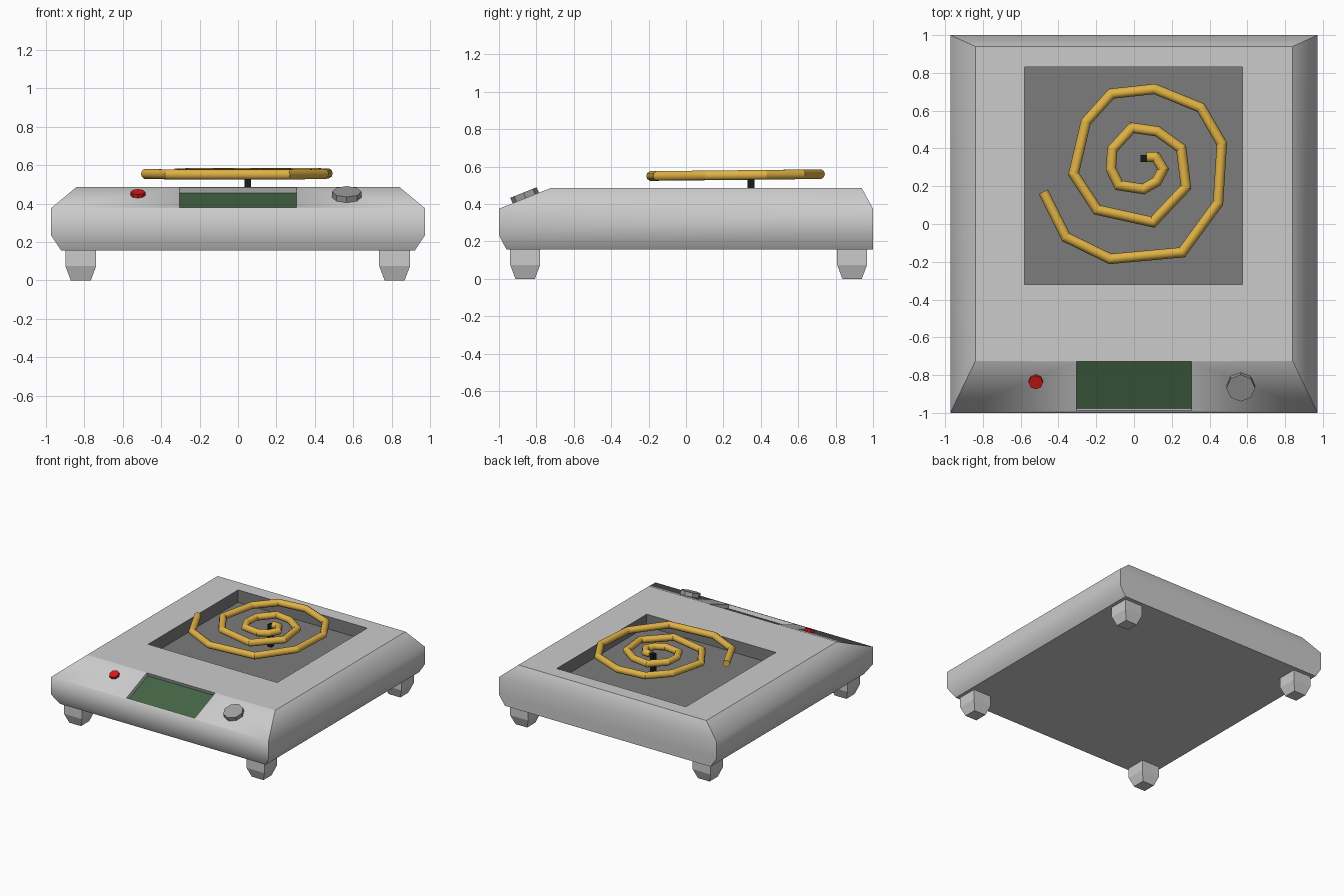
import bpy, bmesh, math
from mathutils import Matrix, Vector

if "Cube" in bpy.data.objects:
    bpy.data.objects.remove(bpy.data.objects["Cube"])


def material(name, rgb):
    m = bpy.data.materials.new(name)
    m.diffuse_color = (*rgb, 1)
    m.use_nodes = True
    m.node_tree.nodes["Principled BSDF"].inputs["Base Color"].default_value = m.diffuse_color
    return m


def make(name, bm, mat=None):
    bmesh.ops.recalc_face_normals(bm, faces=bm.faces)
    me = bpy.data.meshes.new(name)
    bm.to_mesh(me)
    bm.free()
    if mat:
        me.materials.append(mat)
    ob = bpy.data.objects.new(name, me)
    bpy.context.collection.objects.link(ob)
    return ob


def loft(name, rings, mat=None):
    """Skin a stack of closed rings and cap both ends."""
    bm = bmesh.new()
    loops = [[bm.verts.new(p) for p in r] for r in rings]
    n = len(loops[0])
    for a, b in zip(loops, loops[1:]):
        for i in range(n):
            j = (i + 1) % n
            bm.faces.new((a[i], a[j], b[j], b[i]))
    bm.faces.new(loops[0])
    bm.faces.new(loops[-1])
    return make(name, bm, mat)


def rect(x0, x1, y0, y1, z):
    return [(x0, y0, z), (x1, y0, z), (x1, y1, z), (x0, y1, z)]


def box(name, x0, x1, y0, y1, z0, z1, mat=None):
    return loft(name, [rect(x0, x1, y0, y1, z0), rect(x0, x1, y0, y1, z1)], mat)


red = material("red", (0.7, 0.01, 0.01))
green = material("screen_green", (0.06, 0.13, 0.06))
gold = material("gold", (0.75, 0.45, 0.06))
black = material("black", (0.01, 0.01, 0.01))
dark = material("dark_grey", (0.2, 0.2, 0.2))

# Sloping control panel at the front edge
P0, P1 = Vector((0, -1, 0.375)), Vector((0, -0.725, 0.485))
TILT = math.atan2(P1.z - P0.z, P1.y - P0.y)


def on_panel(x, y):
    t = (y - P0.y) / (P1.y - P0.y)
    return Matrix.Translation((x, y, P0.lerp(P1, t).z)) @ Matrix.Rotation(TILT, 4, 'X')


# Housing: stacked rectangles, with the pan recess and screen opening cut out
body = loft("housing", [rect(-0.92, 0.92, -0.96, 1, 0.157),
                        rect(-0.972, 0.972, -1, 1, 0.235),
                        rect(-0.972, 0.972, -1, 1, 0.375),
                        rect(-0.84, 0.84, -0.725, 0.94, 0.485)])
half = 0.14
cutters = [box("recess_cutter", -0.58, 0.575, -0.32, 0.83, 0.385, 0.7),
           box("screen_cutter", -0.305, 0.305, -half, half, -0.05, 0.1)]
cutters[1].matrix_world = on_panel(0, -0.858)
for c in cutters:
    c.hide_render = True
    m = body.modifiers.new(c.name, 'BOOLEAN')
    m.operation, m.solver, m.object = 'DIFFERENCE', 'EXACT', c
bpy.context.view_layer.update()
dg = bpy.context.evaluated_depsgraph_get()
me = bpy.data.meshes.new_from_object(body.evaluated_get(dg))
body.modifiers.clear()
body.data = me
for c in cutters:
    bpy.data.objects.remove(c)

# Recess lining is dark; the rounded flanks shade smooth, other edges stay crisp
me.materials.clear()
me.materials.append(material("housing_grey", (0.8, 0.8, 0.8)))
me.materials.append(dark)
for p in me.polygons:
    c = p.center
    p.use_smooth = True
    p.material_index = int(abs(c.x) < 0.6 and -0.35 < c.y < 0.85 and 0.38 < c.z < 0.48)
for e in me.edges:
    a, b = (me.vertices[i].co for i in e.vertices)
    level = abs(a.z - b.z) < 1e-3
    flank = level and min(abs(a.z - 0.235), abs(a.z - 0.375)) < 1e-3
    flank = flank and abs(a.x) > 0.9 and abs(b.x) > 0.9
    brow = level and all(abs(v.y + 0.725) < 1e-3 for v in (a, b))
    e.use_edge_sharp = not (flank or brow)

# Screen set into its opening
screen = box("screen", -0.304, 0.304, -half + 0.001, half - 0.001, -0.049, -0.03, green)
screen.matrix_world = on_panel(0, -0.858)


# Button and knob standing square to the panel
def dial(name, x, y, r, h, mat=None):
    rings = [[(r * math.cos(i * math.tau / 8), r * math.sin(i * math.tau / 8), z)
              for i in range(8)] for z in (-0.01, h)]
    loft(name, rings, mat).matrix_world = on_panel(x, y)


dial("power_button", -0.52, -0.832, 0.038, 0.02, red)
dial("control_knob", 0.565, -0.857, 0.076, 0.032, material("knob_grey", (0.35, 0.35, 0.35)))

# Four tapered feet
for side, x in (("left", -0.817), ("right", 0.814)):
    for end, y in (("front", -0.86), ("back", 0.888)):
        loft(f"{end}_{side}_foot",
             [rect(x - r, x + r, y - r, y + r, z)
              for r, z in ((0.052, 0), (0.08, 0.075), (0.08, 0.16))])

# Post carrying the coil
box("coil_post", 0.034, 0.068, 0.328, 0.365, 0.384, 0.562, black)

# Spiral heating coil: mitred tube along a flat path
path = [(.066, .355), (.115, .355), (.155, .29), (.12, .225), (.05, .185), (-.08, .205),
        (-.122, .29), (-.115, .395), (-.01, .51), (.125, .49), (.25, .40),
        (.275, .195), (.10, .01), (-.195, .075), (-.32, .265), (-.255, .54),
        (-.12, .69), (.11, .715), (.355, .615), (.465, .425), (.445, .11),
        (.255, -.15), (-.125, -.185), (-.36, -.07), (-.48, .17)]
pts = [Vector(p) for p in path]
R, N = 0.027, 10
rings = []
for i, p in enumerate(pts):
    d0 = (p - pts[max(i - 1, 0)]) if i else pts[1] - p
    d1 = (pts[i + 1] - p) if i + 1 < len(pts) else d0
    d0, d1 = d0.normalized(), d1.normalized()
    t = (d0 + d1).normalized()
    side = Vector((-t.y, t.x)) / t.dot(d0)
    z = 0.55 + 0.011 * (p.y + 0.19)
    ring = []
    for k in range(N):
        a = k * math.tau / N
        q = p + side * R * math.cos(a)
        ring.append((q.x, q.y, z + R * math.sin(a)))
    rings.append(ring)
coil = loft("heating_coil", rings, gold)
for p in coil.data.polygons:
    p.use_smooth = True
for e in coil.data.edges:
    a, b = e.vertices
    e.use_edge_sharp = a // N == b // N
